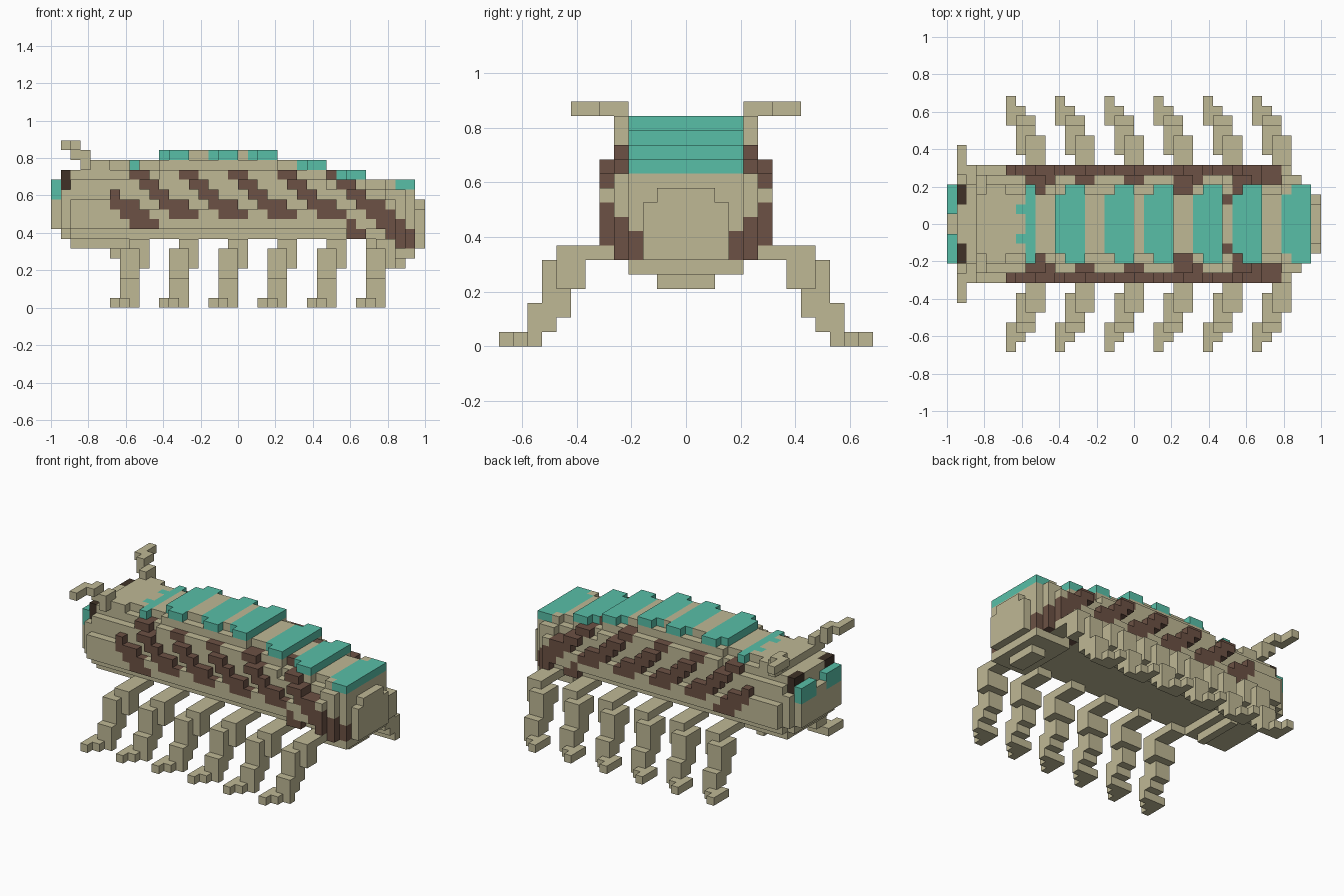
import bpy
import bmesh
from mathutils import Vector

cube = bpy.data.objects.get("Cube")
if cube:
    bpy.data.objects.remove(cube, do_unlink=True)

U = 1 / 19  # block size


def material(name, rgb):
    m = bpy.data.materials.new(name)
    m.use_nodes = True
    colour = (*rgb, 1)
    m.diffuse_color = colour
    bsdf = next(n for n in m.node_tree.nodes if n.type == "BSDF_PRINCIPLED")
    bsdf.inputs["Base Color"].default_value = colour
    bsdf.inputs["Roughness"].default_value = 0.9
    return m


MATS = [material("sand", (0.52, 0.48, 0.30)),
        material("brown", (0.15, 0.083, 0.058)),
        material("teal", (0.098, 0.52, 0.39)),
        material("dark_brown", (0.05, 0.031, 0.02))]
SAND, BROWN, TEAL, DARK = range(4)

# Unit directions and the four corners of the block face on each side
SIDES = []
for axis in range(3):
    for sign in (0, 1):
        d = Vector((0, 0, 0))
        d[axis] = sign * 2 - 1
        b, c = (axis + 1) % 3, (axis + 2) % 3
        quad = []
        for p, q in ((0, 0), (1, 0), (1, 1), (0, 1)):
            v = [0, 0, 0]
            v[axis], v[b], v[c] = sign, p, q
            quad.append(v)
        SIDES.append((d, quad if sign else quad[::-1]))


def build(name, half, mirror=True):
    """Make one object of blocks; half holds (column, side, level): colour."""
    cells = dict(half)
    if mirror:
        cells.update({(i, -1 - j, k): m for (i, j, k), m in half.items()})
    bm = bmesh.new()
    for (i, j, k), m in cells.items():
        for d, quad in SIDES:
            if (i + d.x, j + d.y, k + d.z) in cells:
                continue
            face = bm.faces.new([bm.verts.new(((i + a - 19) * U, (j + b) * U, (k + c) * U))
                                 for a, b, c in quad])
            face.material_index = m
    bmesh.ops.remove_doubles(bm, verts=bm.verts, dist=U / 100)
    mesh = bpy.data.meshes.new(name)
    bm.to_mesh(mesh)
    bm.free()
    for mat in MATS:
        mesh.materials.append(mat)
    obj = bpy.data.objects.new(name, mesh)
    bpy.context.collection.objects.link(obj)
    return obj


def box(i, j, k, colour=SAND):
    """Blocks filling three half-open ranges."""
    return {(a, b, c): colour for a in range(*i) for b in range(*j) for c in range(*k)}


def top(i):
    """Height of the back along the body."""
    for end, height in ((1, 11), (3, 14), (11, 15), (23, 16), (28, 15), (32, 14), (37, 13)):
        if i < end:
            return height
    return 11


BAND_ENDS = (9, 14, 19, 23, 28, 32, 37)


def is_band(i, j, k):
    """Teal plates across the back, one block longer in the middle."""
    length = 3 if j < 3 else 2
    return j < 4 and k >= top(i) - 1 and any(e - length <= i < e for e in BAND_ENDS[1:])


def is_stripe(i, j, k):
    """Diagonal flank stripes running down and back."""
    s = i + k
    low = 9 if 11 < i < 30 else 6 if i >= 30 else 8
    wide = 3 if k < 11 else 2
    return j >= 2 and low <= k < 14 and 16 <= s < 44 and (s - 1) % 5 < wide


# Segmented body with stepped rounded back
body = {}
for i in range(6, 34):
    t = top(i)
    for k in range(7, t):
        depth = t - 1 - k
        width = 3 if depth == 0 else 4 if depth == 1 else 5
        if k < 10 or depth > 3:
            width = 6 if 8 <= k < 10 else 5
        for j in range(6):
            band, stripe = is_band(i, j, k), is_stripe(i, j, k)
            raised = stripe and (j < 5 or k < 13) and depth >= 1 and j <= width
            if j < width or band or raised:
                body[i, j, k] = TEAL if band else BROWN if stripe else SAND
body.update(box((8, 9), (0, 4), (14, 15), TEAL))
body.update(box((7, 8), (1, 2), (14, 15), TEAL))
build("body", body)

# Tapered tail with a lower keel
tail = {}
for i, width, low in ((34, 6, 5), (35, 5, 5), (36, 4, 5), (37, 3, 6)):
    t = top(i)
    for k in range(low, t):
        w = width
        if k < 6:
            w = min(w, 4)
        elif k >= t - 1:
            w = min(w, 4 if i < 37 else 2)
        elif k >= t - 2:
            w = min(w, 5)
        for j in range(w):
            stripe = is_stripe(i, j, k) and j >= 3 and i < 37
            tail[i, j, k] = TEAL if is_band(i, j, k) else BROWN if stripe else SAND
tail.update(box((32, 34), (0, 4), (5, 7)))
tail.update(box((34, 36), (0, 2), (4, 5)))
build("tail", tail)

# Blunt head with stepped cheeks and chin
head = box((0, 1), (0, 4), (8, 11))
head.update(box((0, 1), (0, 1), (11, 12)))
head.update(box((1, 2), (0, 5), (8, 12)))
head.update(box((1, 2), (0, 4), (7, 14)))
head.update(box((2, 6), (0, 6), (8, 11)))
head.update(box((2, 6), (0, 5), (7, 13)))
head.update(box((2, 6), (0, 4), (6, 14)))
head.update(box((3, 6), (0, 4), (14, 15)))
head.update(box((6, 8), (0, 4), (6, 7)))
head.update(box((6, 7), (0, 3), (5, 6)))
head.update(box((1, 2), (2, 4), (12, 14), DARK))
build("head", head)

# Teal face plates in front of the eyes
build("face_plates", box((0, 1), (1, 4), (11, 13), TEAL))

# Bent antennae
antenna = box((3, 4), (3, 5), (14, 16))
antenna.update(box((2, 3), (4, 5), (15, 17)))
antenna.update(box((2, 3), (5, 6), (16, 17)))
antenna.update(box((1, 2), (6, 8), (16, 17)))
antenna.update(box((1, 2), (5, 6), (16, 17)))
build("antennae", antenna)

# Six pairs of stepped legs, sweeping out and forward towards the feet
LEG = box((2, 4), (4, 9), (6, 7))
for piece in (((2, 4), (7, 9), (4, 6)), ((1, 3), (7, 10), (4, 6)),
              ((1, 3), (8, 10), (3, 4)), ((1, 3), (8, 11), (2, 3)),
              ((1, 3), (9, 11), (1, 2)), ((1, 3), (10, 11), (0, 1)),
              ((1, 2), (11, 12), (0, 1)), ((0, 1), (10, 13), (0, 1))):
    LEG.update(box(*piece))
for n in range(6):
    start = 6 + 5 * n
    build(f"leg_pair_{n + 1}", {(i + start, j, k): m for (i, j, k), m in LEG.items()})
